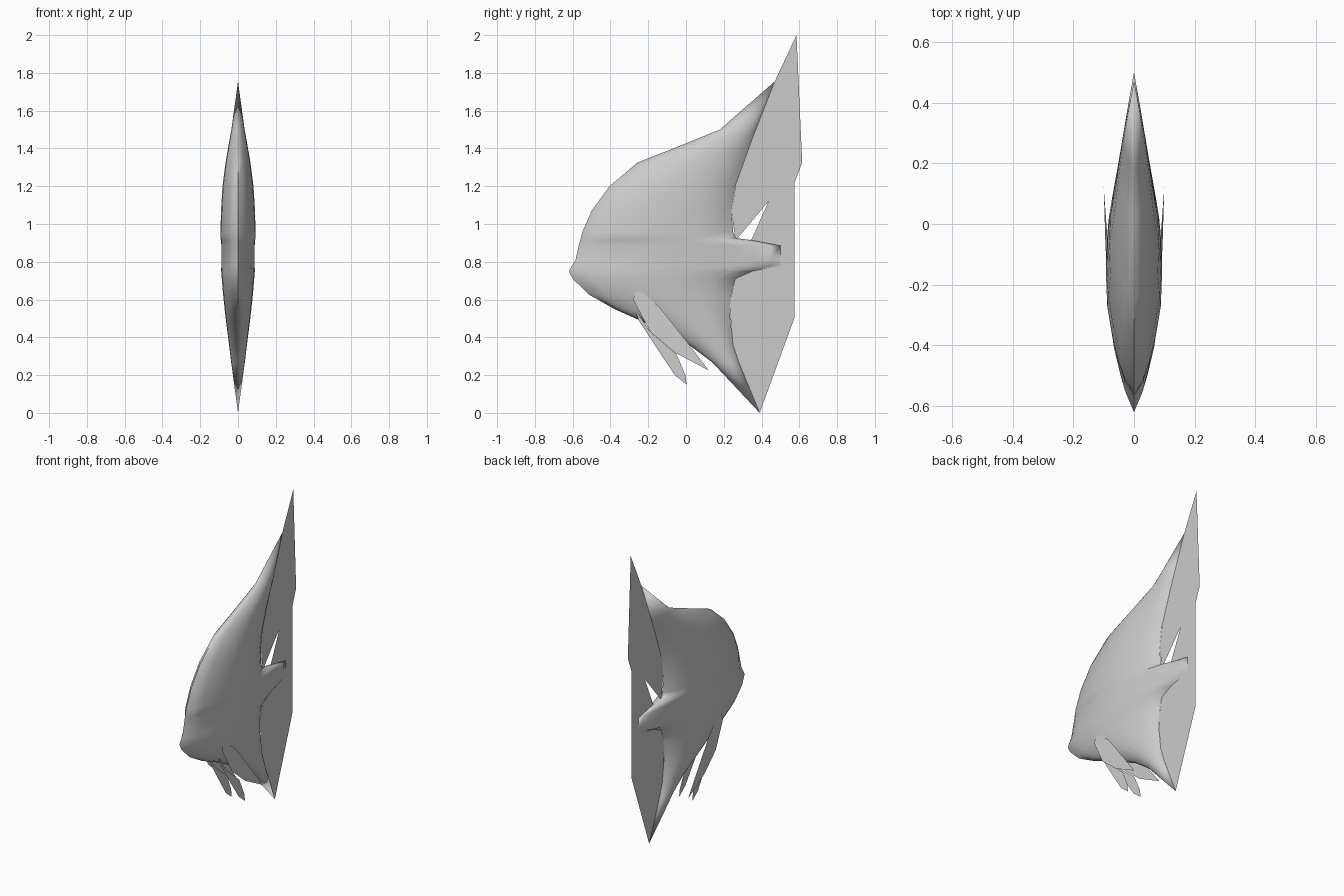
import bpy, bmesh, math

if "Cube" in bpy.data.objects:
    bpy.data.objects.remove(bpy.data.objects["Cube"])


def interp(table, v):
    for (a, fa), (b, fb) in zip(table, table[1:]):
        if v <= b:
            return fa + (fb - fa) * max(0, (v - a) / (b - a))
    return table[-1][1]


def finish(name, bm, smooth):
    bmesh.ops.remove_doubles(bm, verts=bm.verts, dist=0.0005)
    bmesh.ops.recalc_face_normals(bm, faces=bm.faces)
    me = bpy.data.meshes.new(name)
    bm.to_mesh(me)
    bm.free()
    ob = bpy.data.objects.new(name, me)
    bpy.context.collection.objects.link(ob)
    if smooth:
        bpy.ops.object.select_all(action='DESELECT')
        ob.select_set(True)
        bpy.context.view_layer.objects.active = ob
        bpy.ops.object.shade_smooth_by_angle(angle=math.radians(65))
    return ob


# Flat fin from a (y, z) outline; xs gives the sideways position at each z
def fin(name, outline, xs=lambda z: 0):
    bm = bmesh.new()
    f = bm.faces.new([bm.verts.new((xs(z), y, z)) for y, z in outline])
    bmesh.ops.triangulate(bm, faces=[f])
    return finish(name, bm, False)


# Body: rows of (z, front y, back y, half thickness)
rows = [
    (0.0, .39, .39, 0), (.267, .14, .28, .036), (.357, .02, .25, .047),
    (.49, -.245, .235, .064), (.55, -.38, .23, .071), (.627, -.515, .24, .079),
    (.71, -.60, .26, .086), (.75, -.62, .35, .089), (.78, -.603, .50, .091),
    (.81, -.585, .50, .092), (.885, -.568, .50, .093), (.915, -.56, .345, .093),
    (.925, -.557, .262, .093), (.955, -.55, .25, .093), (1.07, -.50, .24, .09),
    (1.20, -.405, .26, .082), (1.325, -.257, .305, .066), (1.435, .02, .345, .047),
    (1.50, .18, .37, .035), (1.755, .47, .47, 0),
]
section = [(0, 0), (.05, .33), (.12, .54), (.22, .76), (.35, .95), (.5, 1),
           (.65, .95), (.78, .8), (.88, .56), (.95, .28), (1, 0)]
plan = [(-.62, 0), (-.54, .034), (-.42, .064), (-.28, .088), (-.15, .093),
        (0, .086), (.1, .07), (.2, .05), (.3, .035), (.4, .018), (.5, 0)]
bm = bmesh.new()
rings = []
for z, yf, yb, w in rows:
    half = []
    for t, s in section:
        y = yf + (yb - yf) * t
        half.append((min(w * s, interp(plan, y)) if 0 < t < 1 else 0, y))
    loop = half + [(-x, y) for x, y in half[-2:0:-1]]
    rings.append([bm.verts.new((x, y, z)) for x, y in loop])
for a, b in zip(rings, rings[1:]):
    for i in range(len(a)):
        j = (i + 1) % len(a)
        bm.faces.new((a[i], a[j], b[j], b[i]))
finish("body", bm, True)

# Fins on the centre line
fin("dorsal_fin", [(.18, 1.5), (.47, 1.755), (.585, 2.0), (.615, 1.325), (.575, 1.22),
                   (.437, 1.12), (.262, .912), (.24, 1.07), (.265, 1.22)])
fin("tail_fin", [(.26, .912), (.347, .917), (.437, 1.12), (.575, 1.22), (.51, .96),
                 (.50, .875), (.505, .77), (.53, .65), (.575, .505), (.35, .745), (.265, .74)])
fin("anal_fin", [(.23, .57), (.265, .74), (.35, .745), (.575, .505), (.39, 0), (.25, .34)])

# Paired fins
pectoral = [(-.257, .66), (-.14, .56), (.01, .37), (.12, .225), (-.06, .32), (-.19, .43), (-.28, .6)]
pelvic = [(-.27, .55), (-.25, .49), (-.15, .335), (-.06, .2), (.003, .15), (-.003, .2),
          (-.05, .31), (-.19, .43)]
for side, s in (("right", 1), ("left", -1)):
    fin("pectoral_fin_" + side, pectoral,
        lambda z: s * interp([(.22, .1), (.4, .09), (.66, .075)], z))
    fin("pelvic_fin_" + side, pelvic,
        lambda z: s * interp([(.15, .05), (.4, .042), (.55, .04)], z))
